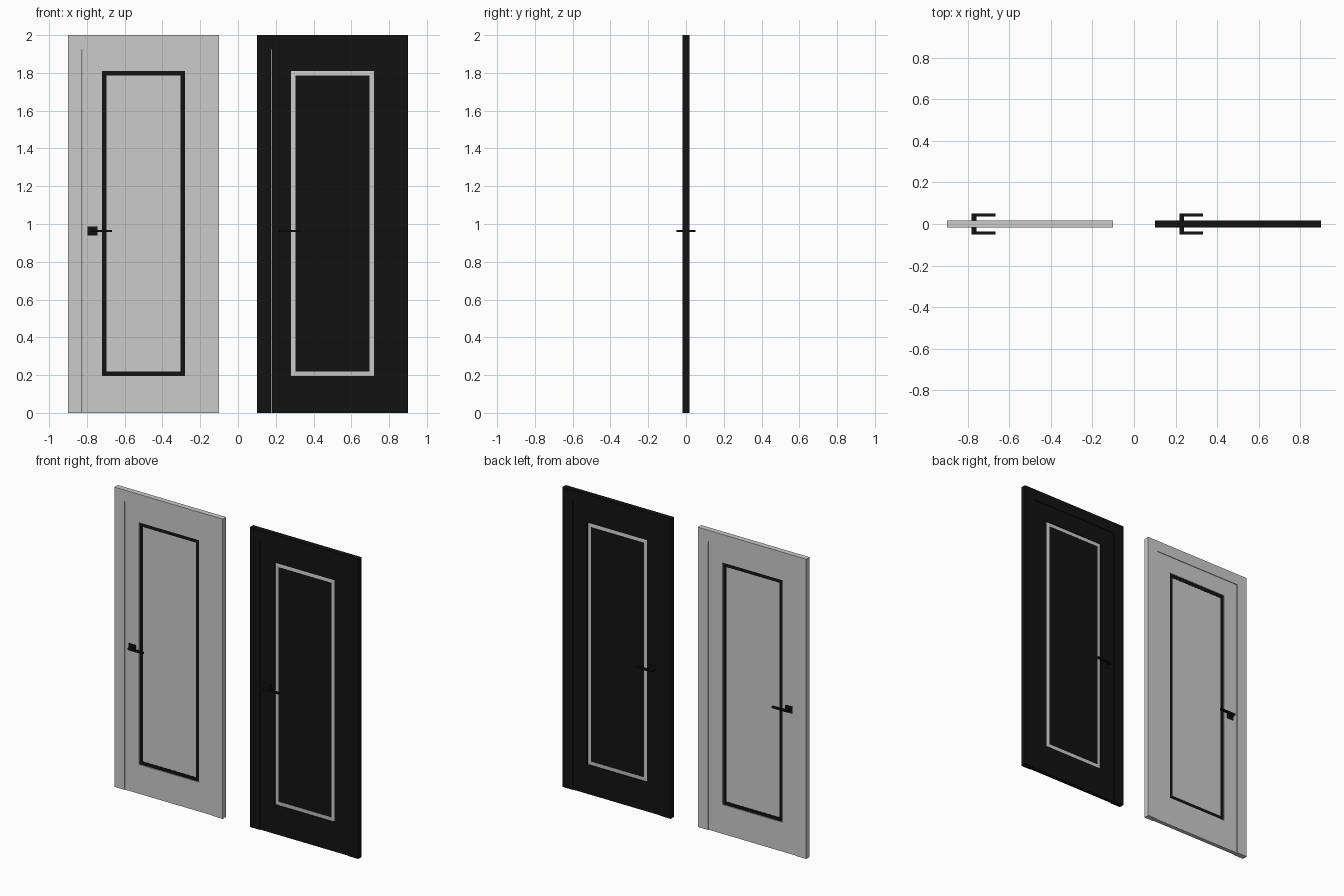
import bpy, bmesh

if "Cube" in bpy.data.objects:
    bpy.data.objects.remove(bpy.data.objects["Cube"])

black = bpy.data.materials.new("black")
black.diffuse_color = (0.006, 0.006, 0.006, 1)
black.use_nodes = True
black.node_tree.nodes["Principled BSDF"].inputs["Base Color"].default_value = black.diffuse_color


def make_object(name, bm, mat):
    bmesh.ops.recalc_face_normals(bm, faces=bm.faces)
    me = bpy.data.meshes.new(name)
    bm.to_mesh(me)
    bm.free()
    if mat:
        me.materials.append(mat)
    ob = bpy.data.objects.new(name, me)
    bpy.context.collection.objects.link(ob)
    return ob


def box(name, x0, x1, y0, y1, z0, z1, mat):
    bm = bmesh.new()
    bmesh.ops.create_cube(bm, size=1)
    for v in bm.verts:
        v.co.x = x0 if v.co.x < 0 else x1
        v.co.y = y0 if v.co.y < 0 else y1
        v.co.z = z0 if v.co.z < 0 else z1
    return make_object(name, bm, mat)


def extruded(name, outline, depth, mat):
    # front outline in x and z, extruded through the door thickness
    bm = bmesh.new()
    f = bm.faces.new([bm.verts.new((x, -depth, z)) for x, z in outline])
    ext = bmesh.ops.extrude_face_region(bm, geom=[f], use_keep_orig=True)
    for v in ext["geom"]:
        if isinstance(v, bmesh.types.BMVert):
            v.co.y = depth
    return make_object(name, bm, mat)


def moulding(name, cx, x, z0, z1, width, d_out, d_in, mat):
    # mitred ring, sloping slightly between its outer and inner edge
    bm = bmesh.new()
    loops = []
    for inset, y in ((0, -d_out), (width, -d_in), (width, d_in), (0, d_out)):
        a, b, t = x - inset, z0 + inset, z1 - inset
        loops.append([bm.verts.new((cx + px, y, pz))
                      for px, pz in ((-a, b), (a, b), (a, t), (-a, t))])
    for i in range(4):
        p, q = loops[i], loops[(i + 1) % 4]
        for j in range(4):
            k = (j + 1) % 4
            bm.faces.new((p[j], p[k], q[k], q[j]))
    return make_object(name, bm, mat)


def door(label, cx, body, trim):
    # surrounding frame, open at the bottom
    o, i, top = 0.4, 0.326, 1.925
    outline = [(-o, 0), (-o, 2), (o, 2), (o, 0), (i, 0), (i, top), (-i, top), (-i, 0)]
    extruded(label + "_frame", [(cx + x, z) for x, z in outline], 0.018, body)

    # leaf: stiles and rails, recessed a little, with a thin gap on the lock side
    d = 0.0135
    box(label + "_lock_stile", cx - 0.323, cx - 0.22, -d, d, 0, top, body)
    box(label + "_hinge_stile", cx + 0.22, cx + i, -d, d, 0, top, body)
    box(label + "_top_rail", cx - 0.22, cx + 0.22, -d, d, 1.81, top, body)
    box(label + "_bottom_rail", cx - 0.22, cx + 0.22, -d, d, 0, 0.195, body)

    # contrasting moulding around the panel
    moulding(label + "_moulding", cx, 0.22, 0.195, 1.81, 0.025, 0.007, 0.009, trim)
    box(label + "_panel", cx - 0.195, cx + 0.195, -0.008, 0.008, 0.22, 1.785, body)

    # handle with a plate, spindle and lever on both sides
    hx, hz = cx - 0.27, 0.963
    box(label + "_handle_plate", hx - 0.026, hx + 0.026, -0.0165, 0.0165,
        hz - 0.023, hz + 0.023, black)
    box(label + "_spindle", hx - 0.012, hx + 0.012, -0.05, 0.05,
        hz - 0.006, hz + 0.006, black)
    for side, s in (("front", -1), ("back", 1)):
        y0, y1 = sorted((s * 0.036, s * 0.05))
        box(label + "_lever_" + side, hx + 0.012, hx + 0.102, y0, y1,
            hz - 0.006, hz + 0.006, black)


door("grey_door", -0.5, None, black)
door("black_door", 0.5, black, None)
